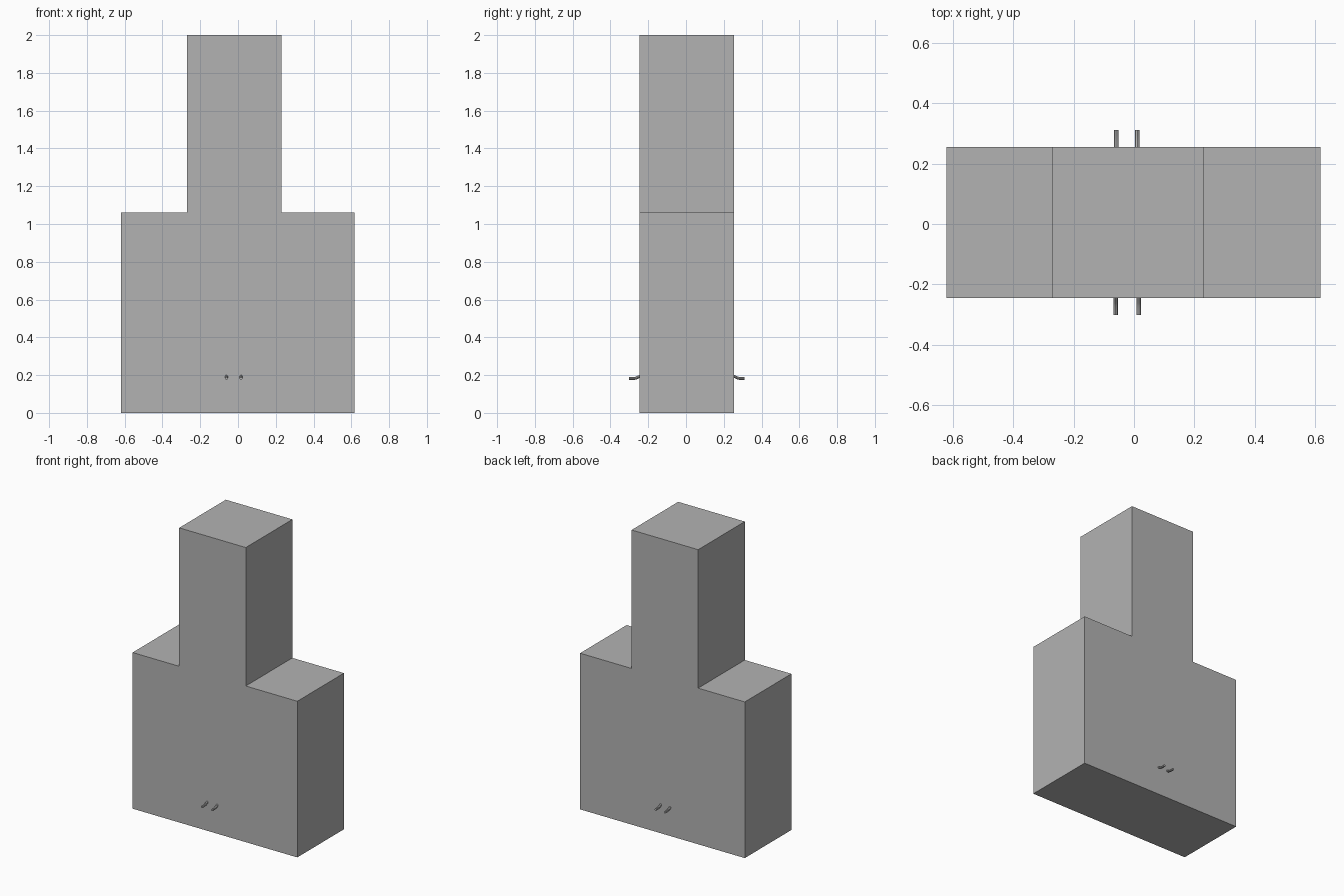
import bpy
import bmesh

cube = bpy.data.objects.get("Cube")
if cube:
    bpy.data.objects.remove(cube, do_unlink=True)

# One plain grey for everything
grey = bpy.data.materials.new("plain_grey")
grey.use_nodes = True
GREY = (0.45, 0.45, 0.45, 1)
grey.diffuse_color = GREY
grey.node_tree.nodes["Principled BSDF"].inputs["Base Color"].default_value = GREY

FRONT, BACK = -0.245, 0.255


def link(name, data):
    obj = bpy.data.objects.new(name, data)
    bpy.context.collection.objects.link(obj)
    data.materials.append(grey)
    return obj


# Stepped body: front outline pulled back to full depth
outline = [(-0.62, 0), (0.617, 0), (0.617, 1.06), (0.23, 1.06),
           (0.23, 2), (-0.27, 2), (-0.27, 1.06), (-0.62, 1.06)]
bm = bmesh.new()
face = bm.faces.new([bm.verts.new((x, FRONT, z)) for x, z in outline])
new = bmesh.ops.extrude_face_region(bm, geom=[face])["geom"]
verts = [v for v in new if isinstance(v, bmesh.types.BMVert)]
bmesh.ops.translate(bm, verts=verts, vec=(0, BACK - FRONT, 0))
bmesh.ops.recalc_face_normals(bm, faces=bm.faces)
mesh = bpy.data.meshes.new("stepped_body")
bm.to_mesh(mesh)
bm.free()
link("stepped_body", mesh)


# Small bent pegs: round rods that droop from the wall, then run level
def peg(name, x, wall, side):
    curve = bpy.data.curves.new(name, "CURVE")
    curve.dimensions = "3D"
    curve.bevel_depth = 0.0075
    curve.bevel_resolution = 2
    curve.use_fill_caps = True
    path = [(-0.01, 0.197), (0.005, 0.191), (0.015, 0.186),
            (0.025, 0.183), (0.04, 0.182), (0.056, 0.182)]
    spline = curve.splines.new("POLY")
    spline.points.add(len(path) - 1)
    for point, (out, z) in zip(spline.points, path):
        point.co = (x, wall + side * out, z, 1)
    obj = link(name, curve)
    bpy.ops.object.select_all(action="DESELECT")
    obj.select_set(True)
    bpy.context.view_layer.objects.active = obj
    bpy.ops.object.convert(target="MESH")
    bpy.ops.object.shade_smooth_by_angle()


peg("front_right_peg", -0.061, FRONT, -1)
peg("front_left_peg", 0.016, FRONT, -1)
peg("back_right_peg", -0.059, BACK, 1)
peg("back_left_peg", 0.011, BACK, 1)
